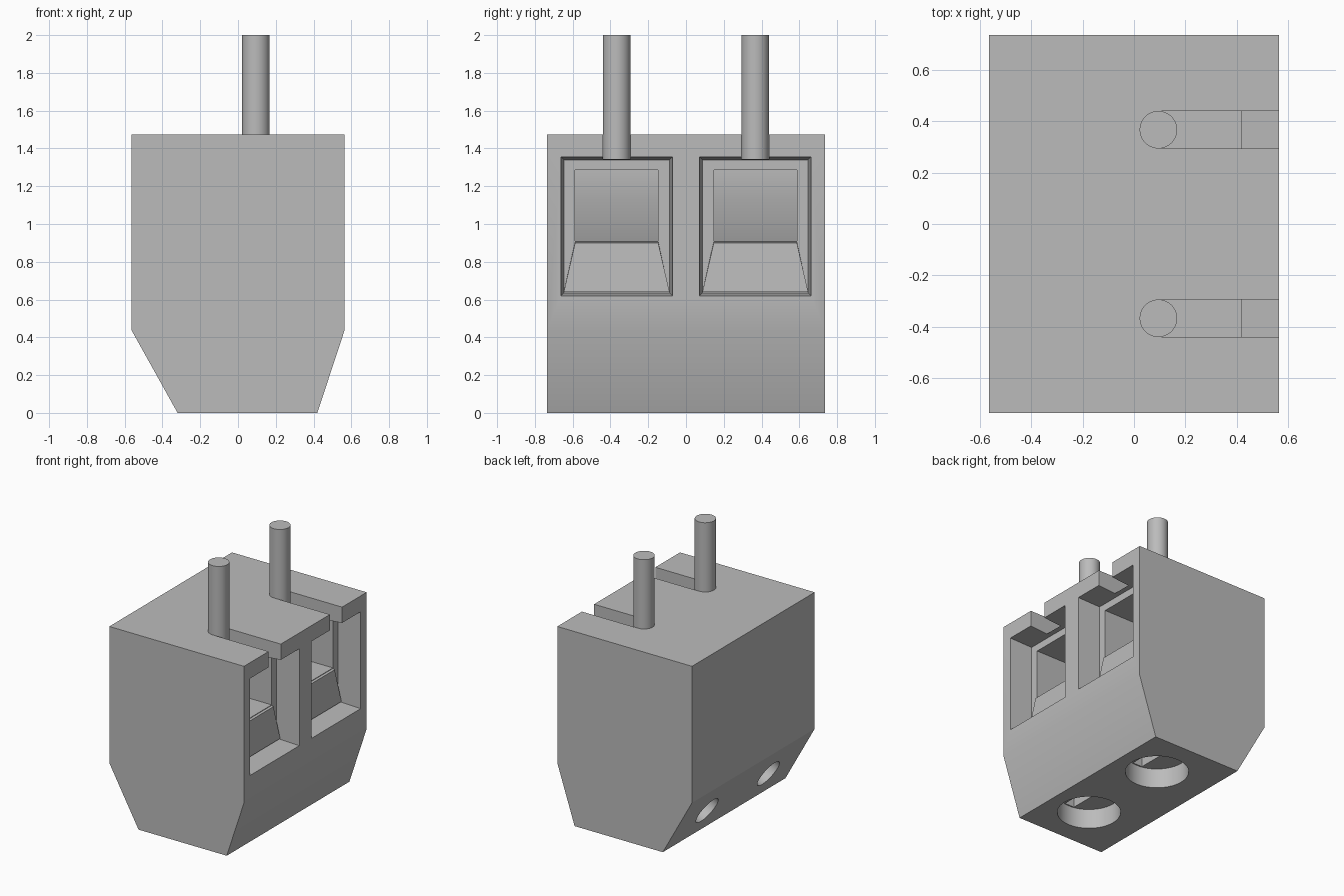
import bpy, bmesh, math
from mathutils import Vector, Matrix

default = bpy.data.objects.get("Cube")
if default:
    bpy.data.objects.remove(default, do_unlink=True)

grey = bpy.data.materials.new("plain grey")
grey.use_nodes = True
COLOUR = (0.5, 0.5, 0.5, 1)
grey.diffuse_color = COLOUR
grey.node_tree.nodes["Principled BSDF"].inputs["Base Color"].default_value = COLOUR


def finish(name, bm):
    bmesh.ops.recalc_face_normals(bm, faces=bm.faces)
    mesh = bpy.data.meshes.new(name)
    bm.to_mesh(mesh)
    bm.free()
    mesh.materials.append(grey)
    ob = bpy.data.objects.new(name, mesh)
    bpy.context.collection.objects.link(ob)
    return ob


def prism(name, profile, y0, y1):
    """Extrude an x-z profile along y."""
    bm = bmesh.new()
    face = bm.faces.new([bm.verts.new((x, y0, z)) for x, z in profile])
    ext = bmesh.ops.extrude_face_region(bm, geom=[face])
    moved = [v for v in ext["geom"] if isinstance(v, bmesh.types.BMVert)]
    bmesh.ops.translate(bm, verts=moved, vec=(0, y1 - y0, 0))
    return finish(name, bm)


def loft(name, ring_a, ring_b):
    """Solid between two four-sided rings."""
    bm = bmesh.new()
    a = [bm.verts.new(p) for p in ring_a]
    b = [bm.verts.new(p) for p in ring_b]
    bm.faces.new(a)
    bm.faces.new(b)
    for i in range(4):
        j = (i + 1) % 4
        bm.faces.new((a[i], a[j], b[j], b[i]))
    return finish(name, bm)


def yz_ring(x, yc, half, z0, z1):
    return [(x, yc - half, z0), (x, yc + half, z0), (x, yc + half, z1), (x, yc - half, z1)]


def rod(name, start, direction, radius, length):
    d = Vector(direction).normalized()
    turn = Vector((0, 0, 1)).rotation_difference(d).to_matrix().to_4x4()
    bm = bmesh.new()
    bmesh.ops.create_cone(bm, cap_ends=True, segments=48, radius1=radius, radius2=radius,
                          depth=length,
                          matrix=Matrix.Translation(Vector(start) + d * length / 2) @ turn)
    return finish(name, bm)


def cut(target, cutter):
    cutter.hide_render = True
    mod = target.modifiers.new("cut", "BOOLEAN")
    mod.operation, mod.solver, mod.object = "DIFFERENCE", "EXACT", cutter
    bpy.context.view_layer.objects.active = target
    bpy.ops.object.modifier_apply(modifier=mod.name)
    bpy.data.objects.remove(cutter, do_unlink=True)


def smooth(ob, degrees):
    bpy.ops.object.select_all(action="DESELECT")
    ob.select_set(True)
    bpy.context.view_layer.objects.active = ob
    bpy.ops.object.shade_smooth_by_angle(angle=math.radians(degrees))


# Housing block with chamfered lower sides
TOP, FACE, BACK, PIN_X, PIN_R = 1.475, 0.565, 0.385, 0.095, 0.073
housing = prism("housing", [(-0.32, 0), (0.42, 0), (FACE, 0.44), (FACE, TOP),
                            (-FACE, TOP), (-FACE, 0.44)], -0.735, 0.735)

for side, yc in (("front", -0.367), ("rear", 0.367)):
    # Drafted window pocket
    cut(housing, loft("pocket_cutter", yz_ring(FACE + 0.18, yc, 0.31, 0.605, 1.37),
                      yz_ring(BACK, yc, 0.28, 0.635, 1.34)))
    # Wire chamber with a partly sloping back
    cut(housing, prism("chamber_cutter", [(BACK + 0.05, 0.91), (BACK + 0.05, 1.285), (0.08, 1.285),
                                          (0.08, 1.13), (0, 0.91)], yc - 0.22, yc + 0.22))
    # Slot in the roof, ending round at the pin
    cut(housing, prism("slot_cutter", [(PIN_X, 1.343), (0.7, 1.343), (0.7, 1.6), (PIN_X, 1.6)],
                       yc - PIN_R, yc + PIN_R))
    # Screw access bore with a slotted end, and the inclined side hole
    cut(housing, rod("bore_cutter", (0.1, yc, -0.1), (0, 0, 1), 0.22, 0.25))
    cut(housing, prism("screw_slot_cutter", [(0.06, 0.1), (0.14, 0.1), (0.14, 0.24), (0.06, 0.24)],
                       yc - 0.21, yc + 0.21))
    cut(housing, rod("side_hole_cutter", (-0.531, yc, 0.151), (0.87, 0, 0.49), 0.11, 0.25))

    # Flared lip below the chamber mouth
    loft(side + "_lip",
         [(BACK - 0.01, yc - 0.28, 0.64), (BACK - 0.01, yc + 0.28, 0.64),
          (0.415, yc + 0.28, 0.64), (0.415, yc - 0.28, 0.64)],
         [(BACK - 0.01, yc - 0.22, 0.909), (BACK - 0.01, yc + 0.22, 0.909),
          (0.4, yc + 0.22, 0.9), (0.4, yc - 0.22, 0.9)])

    # Solder pin
    pin = rod(side + "_pin", (PIN_X, yc, 1.335), (0, 0, 1), PIN_R, 0.665)
    smooth(pin, 30)

smooth(housing, 25)
